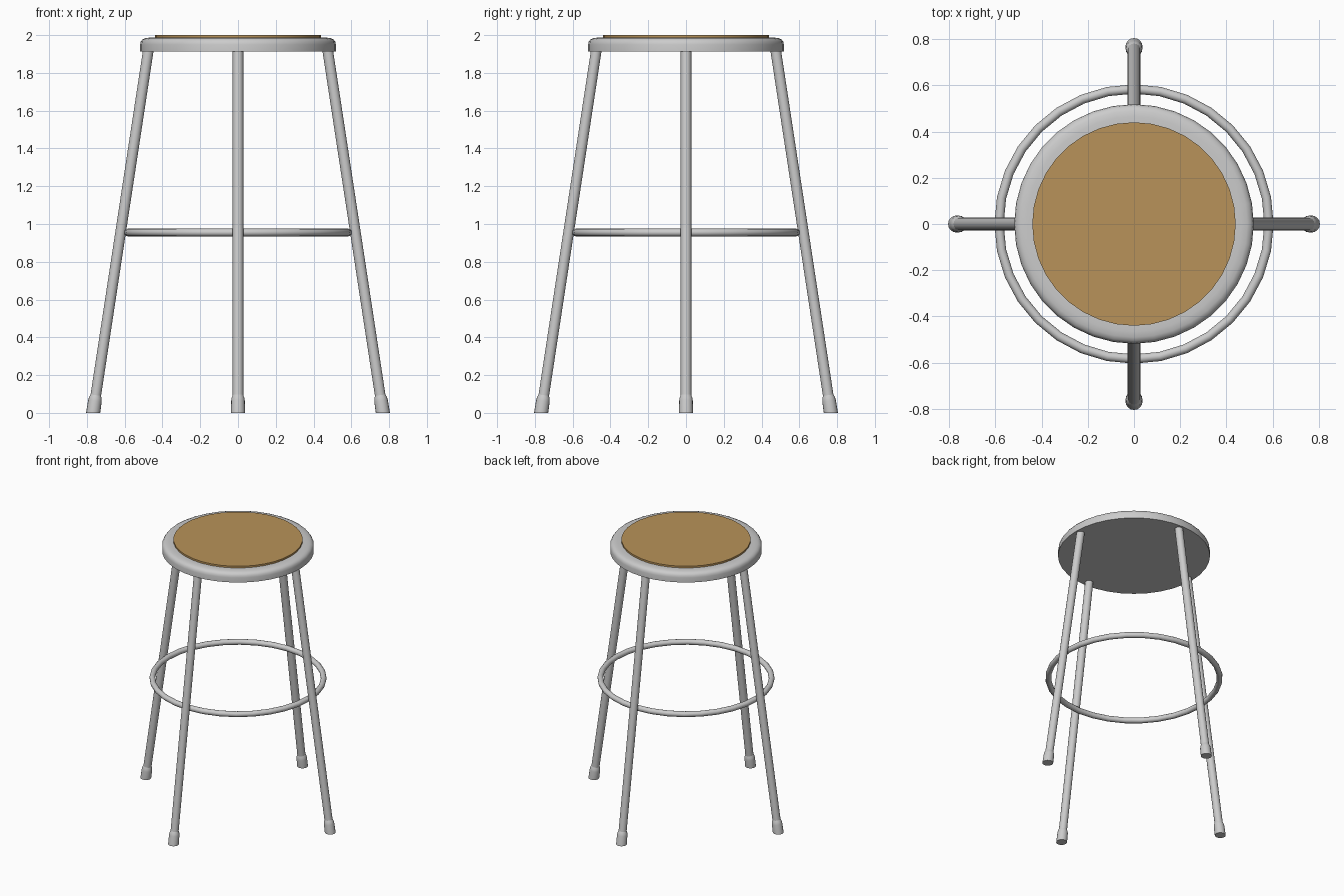
import bpy, bmesh, math
from mathutils import Vector, Matrix

if "Cube" in bpy.data.objects:
    bpy.data.objects.remove(bpy.data.objects["Cube"])


def finish(name, bm):
    bmesh.ops.recalc_face_normals(bm, faces=bm.faces)
    me = bpy.data.meshes.new(name)
    bm.to_mesh(me)
    bm.free()
    ob = bpy.data.objects.new(name, me)
    bpy.context.collection.objects.link(ob)
    bpy.context.view_layer.objects.active = ob
    ob.select_set(True)
    bpy.ops.object.shade_smooth_by_angle(angle=math.radians(40))
    ob.select_set(False)
    return ob


def skin(rings, caps=True):
    """Bridge equal-length rings of points; cap the ends or close the loop."""
    bm = bmesh.new()
    vs = [[bm.verts.new(p) for p in r] for r in rings]
    n = len(vs[0])
    pairs = list(zip(vs, vs[1:])) + ([] if caps else [(vs[-1], vs[0])])
    for a, b in pairs:
        for i in range(n):
            j = (i + 1) % n
            bm.faces.new((a[i], a[j], b[j], b[i]))
    if caps:
        bm.faces.new(vs[0])
        bm.faces.new(vs[-1])
    return bm


def lathe(profile, n=36, caps=True):
    return skin([[(r * math.cos(math.tau * i / n), r * math.sin(math.tau * i / n), z)
                  for i in range(n)] for r, z in profile], caps)


# Seat pan with rolled upper edge
finish("seat_pan", lathe([(0.518, 1.914), (0.518, 1.95), (0.515, 1.965), (0.506, 1.977),
                          (0.49, 1.984), (0.465, 1.987), (0.435, 1.987)]))

# Wooden inset disc
wood = bpy.data.materials.new("wood")
wood.diffuse_color = (0.48, 0.29, 0.10, 1)
wood.use_nodes = True
wood.node_tree.nodes["Principled BSDF"].inputs["Base Color"].default_value = wood.diffuse_color
finish("seat_board", lathe([(0.44, 1.975), (0.44, 2.0)])).data.materials.append(wood)

# Foot ring just inside the legs
finish("foot_ring", lathe([(0.584 + 0.02 * math.cos(math.tau * k / 12),
                            0.955 + 0.02 * math.sin(math.tau * k / 12))
                           for k in range(12)], 32, caps=False))

# Splayed legs with rubber feet
base, top = Vector((0.767, 0, 0)), Vector((0.474, 0, 1.925))
axis = (top - base).normalized()
side = Vector((0, 1, 0))
across = side.cross(axis)


def along_leg(profile, n=16):
    rings = []
    for r, d in profile:
        ring = []
        for i in range(n):
            a = math.tau * i / n
            p = base + axis * d + r * (across * math.cos(a) + side * math.sin(a))
            if d == 0:  # cut flat on the floor
                p -= axis * (p.z / axis.z)
            ring.append(p)
        rings.append(ring)
    return skin(rings)


for k, where in enumerate(("right", "back", "left", "front")):
    turn = Matrix.Rotation(k * math.pi / 2, 4, 'Z')
    leg = along_leg([(0.028, 0.03), (0.028, (top - base).length)])
    foot = along_leg([(0.037, 0), (0.036, 0.065), (0.034, 0.08), (0.028, 0.095)])
    for bm, part in ((leg, "leg"), (foot, "foot")):
        bm.transform(turn)
        finish(f"{where}_{part}", bm)
